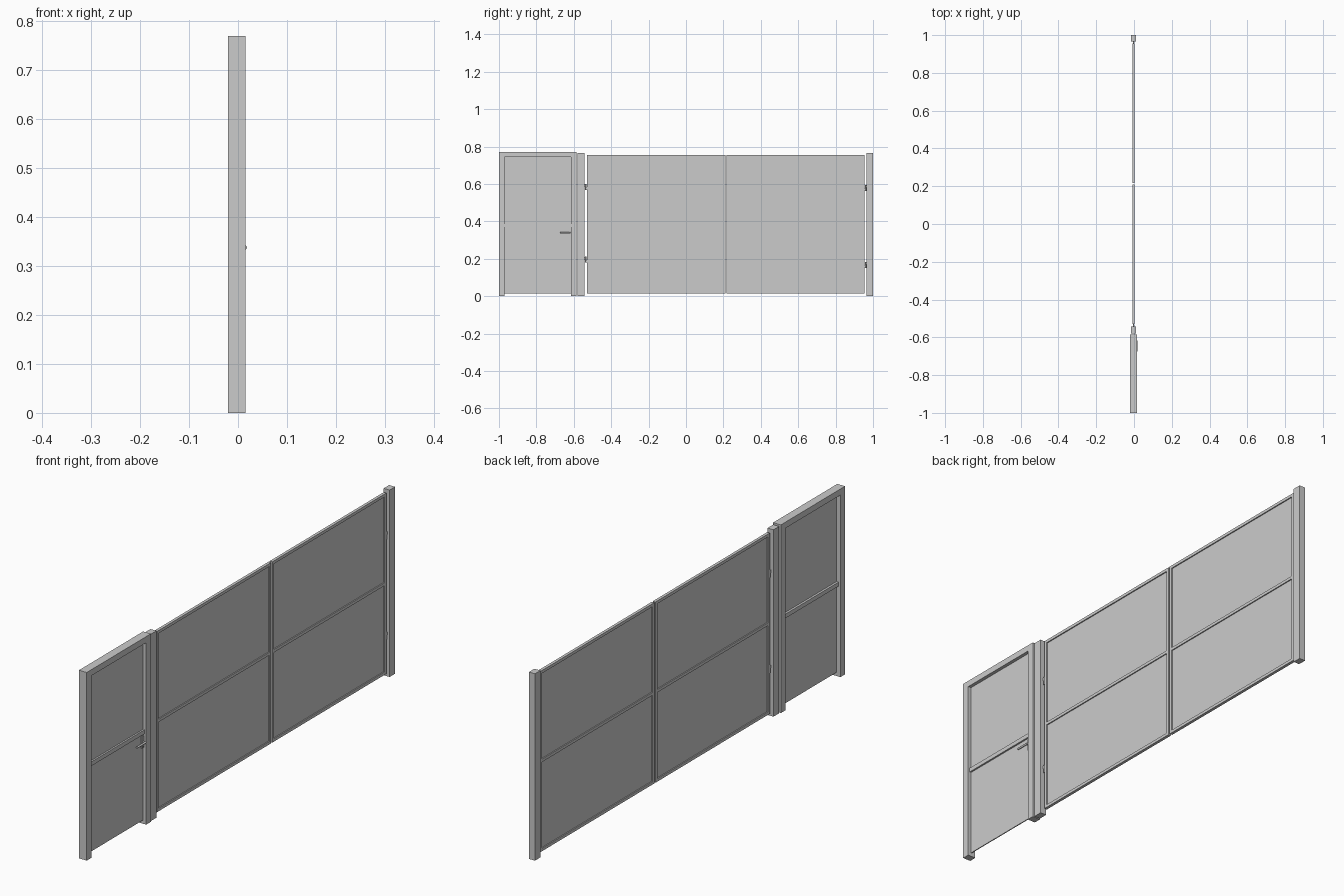
import bpy, bmesh, math
from mathutils import Matrix, Vector

if "Cube" in bpy.data.objects:
    bpy.data.objects.remove(bpy.data.objects["Cube"])

# one painted-metal colour
grey = bpy.data.materials.new("light_grey_metal")
grey.diffuse_color = (0.6, 0.6, 0.6, 1)
grey.use_nodes = True
grey.node_tree.nodes["Principled BSDF"].inputs["Base Color"].default_value = grey.diffuse_color


def finish(name, bm):
    me = bpy.data.meshes.new(name)
    bm.to_mesh(me)
    bm.free()
    me.materials.append(grey)
    ob = bpy.data.objects.new(name, me)
    bpy.context.collection.objects.link(ob)
    return ob


def add_box(bm, x, y, z):
    size = Matrix.Diagonal((x[1] - x[0], y[1] - y[0], z[1] - z[0], 1))
    mid = Vector((sum(x) / 2, sum(y) / 2, sum(z) / 2))
    bmesh.ops.create_cube(bm, size=1, matrix=Matrix.Translation(mid) @ size)


def boxes(name, parts):
    bm = bmesh.new()
    for p in parts:
        add_box(bm, *p)
    return finish(name, bm)


def add_rod(bm, centre, radius, length, axis):
    rot = {'X': Matrix.Rotation(math.pi / 2, 4, 'Y'),
           'Y': Matrix.Rotation(math.pi / 2, 4, 'X'),
           'Z': Matrix.Identity(4)}[axis]
    bmesh.ops.create_cone(bm, cap_ends=True, segments=16, radius1=radius,
                          radius2=radius, depth=length,
                          matrix=Matrix.Translation(centre) @ rot)


# small door: portal frame of two posts and a lintel
DX = (-0.02, 0.015)
boxes("door_frame", [
    (DX, (-1.0, -0.97), (0, 0.745)),
    (DX, (-0.615, -0.585), (0, 0.745)),
    (DX, (-1.0, -0.585), (0.745, 0.77)),
])

# small door: leaf sheet and its cross rail
boxes("door_panel", [((-0.003, 0.001), (-0.97, -0.615), (0.015, 0.745))])
boxes("door_rail", [((-0.012, 0.008), (-0.97, -0.615), (0.37, 0.387))])

# gate posts
PX = (-0.016, 0.011)
boxes("gate_post_inner", [(PX, (-0.58, -0.543), (0, 0.765))])
boxes("gate_post_outer", [(PX, (0.965, 1.0), (0, 0.765))])

# two gate leaves: edge frame, cross rail and thin sheet
GX, W = (-0.0085, 0.0035), 0.012
Z0, Z1 = 0.015, 0.755
for side, (a, b) in (("left", (-0.53, 0.21)), ("right", (0.217, 0.955))):
    inner = (a + W, b - W)
    boxes("gate_frame_" + side, [
        (GX, (a, a + W), (Z0, Z1)),
        (GX, (b - W, b), (Z0, Z1)),
        (GX, inner, (Z0, Z0 + W)),
        (GX, inner, (Z1 - W, Z1)),
        (GX, inner, (0.38, 0.38 + W)),
    ])
    boxes("gate_panel_" + side, [((-0.004, -0.001), inner, (Z0 + W, Z1 - W))])

# hinges: a knuckle with an arm to the post and one to the leaf
for side, post, leaf, heights in (("left", -0.543, -0.53, (0.195, 0.585)),
                                  ("right", 0.965, 0.955, (0.168, 0.578))):
    mid = (post + leaf) / 2
    for n, z in enumerate(heights):
        bm = bmesh.new()
        add_rod(bm, (-0.0025, mid, z), 0.004, 0.032, 'Z')
        for y, dz in ((post, 0.008), (leaf, -0.008)):
            add_box(bm, (-0.0055, 0.0005), (min(y, mid), max(y, mid)),
                    (z + dz - 0.006, z + dz + 0.006))
        finish(f"hinge_{side}_{n + 1}", bm)

# door handle: backplate, spindle, lever and key cylinder
boxes("handle_plate", [((0.001, 0.005), (-0.628, -0.616), (0.314, 0.362))])
bm = bmesh.new()
add_rod(bm, (0.010, -0.622, 0.338), 0.004, 0.012, 'X')
add_rod(bm, (0.0145, -0.646, 0.338), 0.004, 0.056, 'Y')
add_rod(bm, (0.006, -0.622, 0.322), 0.003, 0.004, 'X')
handle = finish("door_handle", bm)
for ob in bpy.data.objects:
    if ob.name.startswith(("hinge", "door_handle")):
        bpy.ops.object.select_all(action='DESELECT')
        ob.select_set(True)
        bpy.context.view_layer.objects.active = ob
        bpy.ops.object.shade_smooth_by_angle(angle=math.radians(40))
